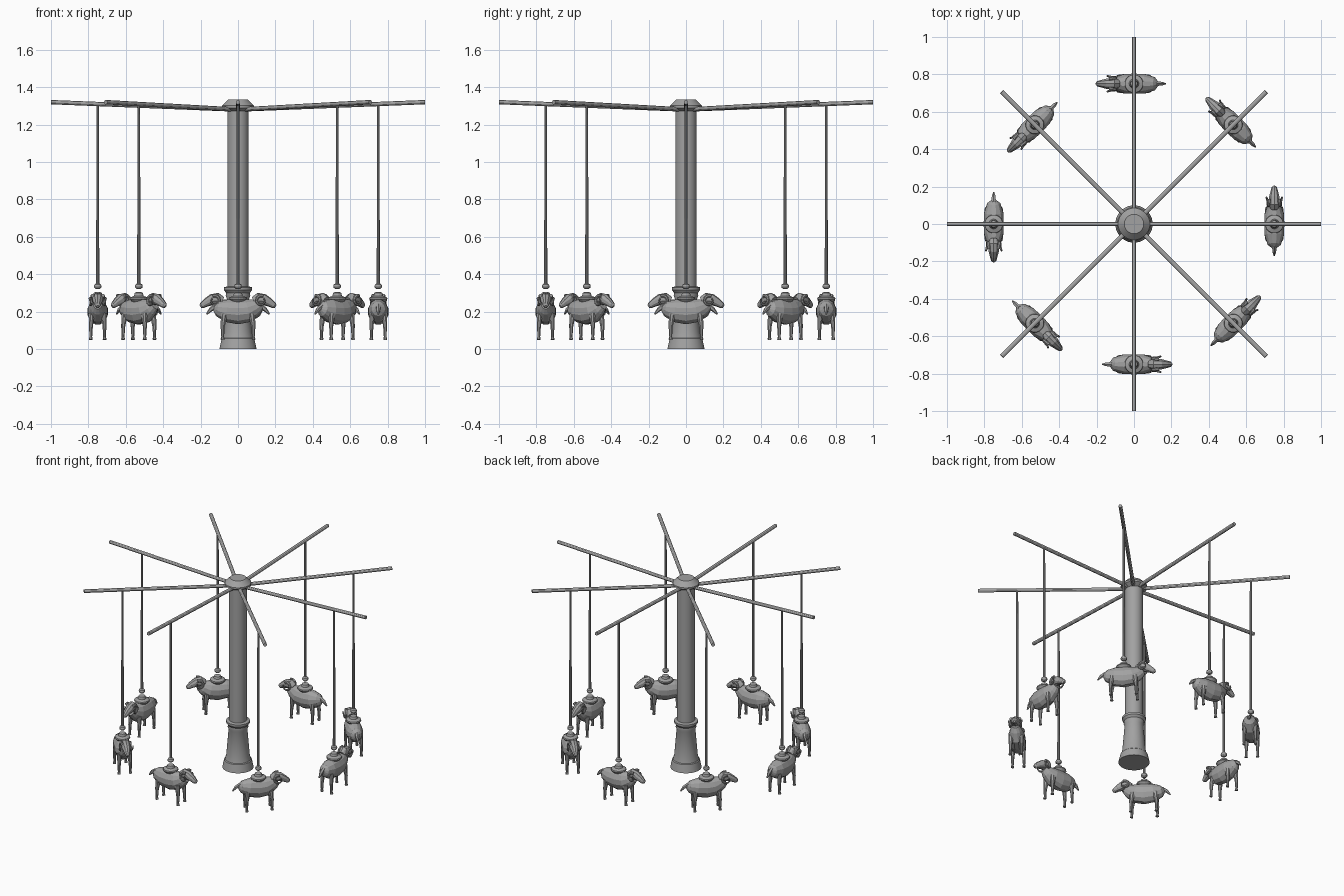
import bpy, bmesh, math
from mathutils import Vector, Matrix

cube = bpy.data.objects.get("Cube")
if cube:
    bpy.data.objects.remove(cube, do_unlink=True)

grey = bpy.data.materials.new("plain grey")
grey.use_nodes = True
grey.diffuse_color = (0.36, 0.36, 0.36, 1)
grey.node_tree.nodes["Principled BSDF"].inputs["Base Color"].default_value = grey.diffuse_color


def loft(bm, path, sides):
    """Skin rings along a path of (point, side radius, up radius)."""
    points = [Vector(p[0]) for p in path]
    rings = []
    for i, (_, wide, tall) in enumerate(path):
        along = points[min(i + 1, len(path) - 1)] - points[max(i - 1, 0)]
        if abs(along.y) > 0.9 * along.length:
            side = along.cross(Vector((0, 0, 1))).normalized()
        else:
            side = (Vector((0, 1, 0)) - along * along.y / along.length_squared).normalized()
        up = along.cross(side).normalized()
        ring = []
        for k in range(sides):
            a = math.tau * (k + 0.5) / sides
            ring.append(bm.verts.new(points[i] + side * wide * math.cos(a) + up * tall * math.sin(a)))
        rings.append(ring)
    for a, b in zip(rings, rings[1:]):
        for k in range(sides):
            n = (k + 1) % sides
            bm.faces.new((a[k], a[n], b[n], b[k]))
    bm.faces.new(rings[0][::-1])
    bm.faces.new(rings[-1])


def rod(start, end, r0, r1):
    return [(start, r0, r0), (end, r1, r1)]


def turned(profile, x=0):
    """Upright turned shape from (radius, height) pairs."""
    return [((x, 0, z), r, r) for r, z in profile]


def make_mesh(name, paths, sides):
    bm = bmesh.new()
    for path in paths:
        loft(bm, path, sides)
    bmesh.ops.recalc_face_normals(bm, faces=bm.faces)
    mesh = bpy.data.meshes.new(name)
    bm.to_mesh(mesh)
    bm.free()
    mesh.materials.append(grey)
    return mesh


def place(name, mesh, matrix=Matrix()):
    obj = bpy.data.objects.new(name, mesh)
    bpy.context.collection.objects.link(obj)
    obj.matrix_world = matrix
    return obj


def smooth(obj):
    bpy.ops.object.select_all(action='DESELECT')
    obj.select_set(True)
    bpy.context.view_layer.objects.active = obj
    bpy.ops.object.shade_smooth_by_angle(angle=math.radians(30))


# Central column with flared foot and collar, and its cap
column = turned([(0.1, 0), (0.088, 0.055), (0.082, 0.06), (0.075, 0.09), (0.06, 0.27), (0.066, 0.285),
                 (0.064, 0.3), (0.076, 0.315), (0.076, 0.33), (0.057, 0.335), (0.057, 1.28)])
cap = turned([(0.057, 1.272), (0.085, 1.29), (0.085, 1.302), (0.052, 1.335)])
smooth(place("centre_column", make_mesh("centre_column", [column], 32)))
smooth(place("column_cap", make_mesh("column_cap", [cap], 32)))

# Sheep pieces: local +x is forward, origin below the middle
body = [((x, 0, z), w, h) for x, z, w, h in (
    (-0.128, 0.22, 0.012, 0.016), (-0.11, 0.215, 0.036, 0.04), (-0.06, 0.205, 0.053, 0.063),
    (0, 0.2, 0.056, 0.07), (0.055, 0.206, 0.053, 0.064), (0.095, 0.225, 0.038, 0.046),
    (0.12, 0.24, 0.024, 0.03))]
head = [((x, 0, z), w, h) for x, z, w, h in (
    (0.085, 0.255, 0.022, 0.025), (0.11, 0.267, 0.032, 0.034), (0.14, 0.264, 0.03, 0.03),
    (0.172, 0.247, 0.021, 0.022), (0.194, 0.232, 0.015, 0.016), (0.201, 0.227, 0.006, 0.008))]
tail = [((-0.115, 0, 0.232), 0.013, 0.013), ((-0.145, 0, 0.212), 0.012, 0.012),
        ((-0.168, 0, 0.186), 0.004, 0.004)]
saddle = turned([(0.036, 0.252), (0.05, 0.268), (0.048, 0.276), (0.026, 0.284), (0.022, 0.3), (0.014, 0.304)])

legs, horns = [], []
for side in (-1, 1):
    for x in (-0.082, 0.082):
        legs.append([((x * 0.9, side * 0.033, 0.19), 0.017, 0.019),
                     ((x, side * 0.036, 0.12), 0.011, 0.012),
                     ((x, side * 0.037, 0.065), 0.008, 0.008),
                     ((x + 0.002, side * 0.037, 0.05), 0.011, 0.011)])
    # Horn curls back, down and forward beside the head
    curl = []
    for i in range(11):
        t = i / 10
        a = math.radians(70 + 330 * t)
        r = 0.029 - 0.011 * t
        thick = 0.011 - 0.008 * t
        curl.append(((0.124 + r * math.cos(a), side * (0.026 + 0.018 * t), 0.258 + r * math.sin(a)), thick, thick))
    horns.append(curl)

# Arm, hanging pole and pole knob, local -y is outward
arm = rod((0, 0, 1.28), (0, -1, 1.32), 0.012, 0.012)
pole = rod((0, -0.75, 0.34), (0, -0.75, 1.31), 0.009, 0.007)
knob = [((0, -0.75, z), r, r) for r, z in (
    (0.01, 0.32), (0.019, 0.328), (0.021, 0.336), (0.018, 0.345), (0.008, 0.352))]

rigging = {"arm": make_mesh("arm", [arm], 12), "hanging_pole": make_mesh("hanging_pole", [pole], 10),
           "pole_knob": make_mesh("pole_knob", [knob], 12)}
animal = {"sheep_body": make_mesh("sheep_body", [body], 12), "sheep_head": make_mesh("sheep_head", [head], 10),
          "sheep_tail": make_mesh("sheep_tail", [tail], 6), "sheep_legs": make_mesh("sheep_legs", legs, 8),
          "sheep_horns": make_mesh("sheep_horns", horns, 8), "sheep_saddle": make_mesh("sheep_saddle", [saddle], 16)}

# Eight spokes, each with its own sheep facing along the circle
outward = Matrix.Translation((0, -0.75, 0))
for i in range(8):
    turn = Matrix.Rotation(math.tau * i / 8, 4, 'Z')
    for name, mesh in rigging.items():
        obj = place(f"{name}_{i + 1}", mesh, turn)
        if i == 0:
            smooth(obj)
    for name, mesh in animal.items():
        place(f"{name}_{i + 1}", mesh, turn @ outward)
